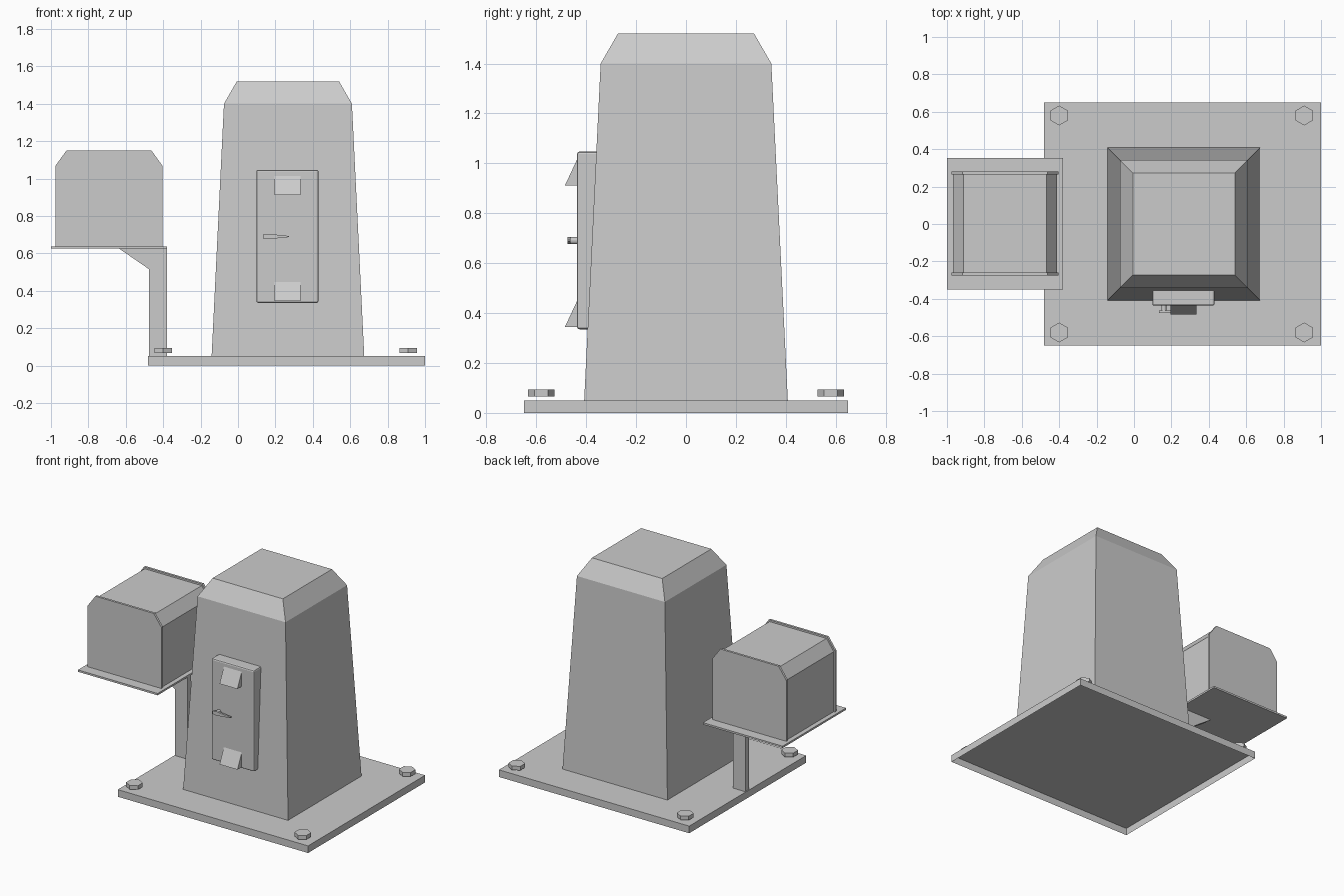
import bpy, bmesh, math

if "Cube" in bpy.data.objects:
    bpy.data.objects.remove(bpy.data.objects["Cube"])


def make(name, verts, faces, bevel=0):
    me = bpy.data.meshes.new(name)
    me.from_pydata(verts, [], faces)
    bm = bmesh.new()
    bm.from_mesh(me)
    bmesh.ops.recalc_face_normals(bm, faces=bm.faces)
    bm.to_mesh(me)
    bm.free()
    ob = bpy.data.objects.new(name, me)
    bpy.context.collection.objects.link(ob)
    if bevel:
        m = ob.modifiers.new("bevel", 'BEVEL')
        m.width, m.segments = bevel, 2
    return ob


def loft(name, rings, close_bottom=True, bevel=0):
    """Skin a stack of equal-length vertex rings and cap the ends."""
    n = len(rings[0])
    verts = [v for r in rings for v in r]
    faces = [(k*n + i, k*n + (i+1) % n, (k+1)*n + (i+1) % n, (k+1)*n + i)
             for k in range(len(rings) - 1) for i in range(n)]
    faces.append(tuple(range(len(verts) - n, len(verts))))
    if close_bottom:
        faces.append(tuple(reversed(range(n))))
    return make(name, verts, faces, bevel)


def rect(cx, cy, hx, hy, z):
    return [(cx-hx, cy-hy, z), (cx+hx, cy-hy, z), (cx+hx, cy+hy, z), (cx-hx, cy+hy, z)]


def extrude_y(name, profile, y0, y1):
    return loft(name, [[(x, y, z) for x, z in profile] for y in (y0, y1)])


def extrude_x(name, profile, x0, x1, bevel=0):
    return loft(name, [[(x, y, z) for y, z in profile] for x in (x0, x1)], bevel=bevel)


# Base plate, open underneath
loft("base_plate", [rect(0.26, 0, 0.74, 0.65, 0), rect(0.26, 0, 0.74, 0.65, 0.05)], False)

# Tapered tower with chamfered cap
loft("tower", [rect(0.267, 0, h, h, z) for h, z in ((0.408, 0.05), (0.342, 1.40), (0.273, 1.52))], False)

# Hexagonal bolt heads
for bx in (-0.40, 0.91):
    for by in (-0.58, 0.58):
        loft("bolt", [[(bx + 0.053*math.sin(a*math.pi/3), by + 0.053*math.cos(a*math.pi/3), z)
                       for a in range(6)] for z in (0.066, 0.094)])

# Door on the sloping front, with softened edges
extrude_x("door", [(-0.437, 0.335), (-0.437, 1.047), (-0.345, 1.047), (-0.38, 0.335)], 0.098, 0.43, 0.01)

# Wedge hinges
for z in (0.345, 0.912):
    extrude_x("hinge", [(-0.485, z), (-0.435, z + 0.107), (-0.43, z + 0.107), (-0.43, z)], 0.196, 0.335)

# Door handle: round stem and tapered lever
loft("handle_stem", [[(0.16 + 0.014*math.cos(i*math.pi/6), y, 0.69 + 0.014*math.sin(i*math.pi/6))
                      for i in range(12)] for y in (-0.435, -0.464)])
extrude_y("handle_lever", [(0.135, 0.68), (0.165, 0.676), (0.272, 0.687),
                           (0.272, 0.693), (0.165, 0.704), (0.135, 0.70)], -0.475, -0.462)

# Bracket post carrying the side box
extrude_y("bracket_post", [(-0.38, 0.05), (-0.38, 0.625), (-0.635, 0.625),
                           (-0.475, 0.515), (-0.475, 0.05)], -0.02, 0.02)
loft("box_tray", [rect(-0.69, 0.002, 0.31, 0.352, z) for z in (0.625, 0.638)])


# Side box body and its slightly larger end plates
def arch(hx, top, flat, shoulder):
    c = -0.69
    return [(c-hx, 0.637), (c+hx, 0.637), (c+hx, shoulder), (c+flat, top), (c-flat, top), (c-hx, shoulder)]


extrude_y("box_body", arch(0.278, 1.138, 0.222, 1.06), -0.262, 0.267)
for y0 in (-0.275, 0.265):
    extrude_y("box_end_plate", arch(0.287, 1.15, 0.227, 1.067), y0, y0 + 0.016)
